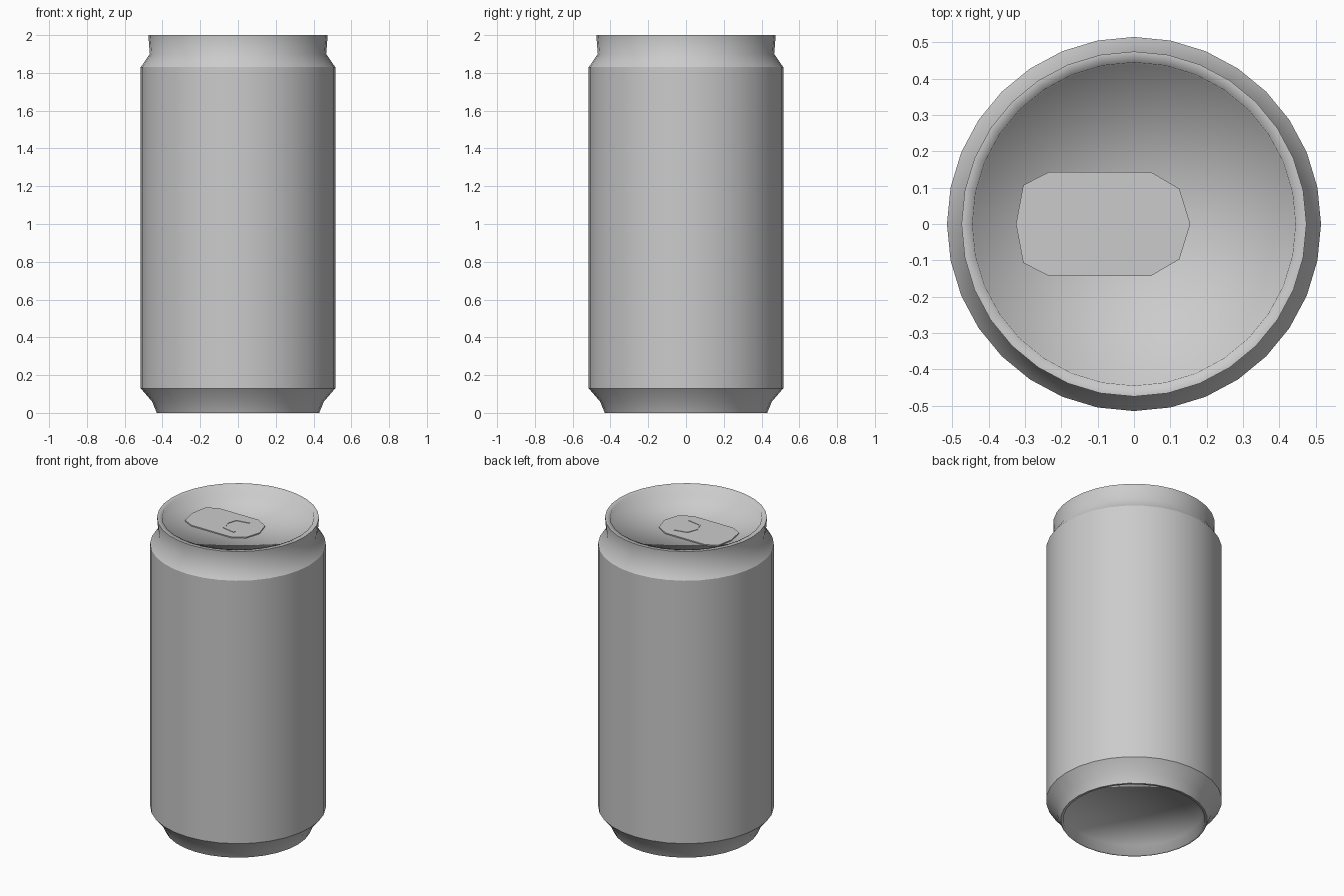
import bpy, bmesh, math
from mathutils import Vector

cube = bpy.data.objects.get("Cube")
if cube:
    bpy.data.objects.remove(cube, do_unlink=True)

SIDES = 32


def material(name, value):
    m = bpy.data.materials.new(name)
    m.use_nodes = True
    col = (value, value, value, 1)
    m.diffuse_color = col
    m.node_tree.nodes["Principled BSDF"].inputs["Base Color"].default_value = col
    return m


aluminium = material("aluminium", 0.6)


def finish(name, bm):
    bmesh.ops.recalc_face_normals(bm, faces=bm.faces)
    mesh = bpy.data.meshes.new(name)
    bm.to_mesh(mesh)
    bm.free()
    mesh.materials.append(aluminium)
    obj = bpy.data.objects.new(name, mesh)
    bpy.context.collection.objects.link(obj)
    return obj


def lathe(name, profile):
    """Turn (radius, height, sharp) points round z; radius 0 closes with a fan."""
    bm = bmesh.new()
    rings = []
    for r, z, sharp in profile:
        if r == 0:
            rings.append([bm.verts.new((0, 0, z))] * SIDES)
        else:
            angles = [2 * math.pi * i / SIDES for i in range(SIDES)]
            rings.append([bm.verts.new((r * math.cos(a), r * math.sin(a), z)) for a in angles])
    for low, high in zip(rings, rings[1:]):
        for i in range(SIDES):
            j = (i + 1) % SIDES
            corners = dict.fromkeys((low[i], low[j], high[j], high[i]))
            bm.faces.new(list(corners)).smooth = True
    for ring, (r, z, sharp) in zip(rings, profile):
        if sharp:
            for i in range(SIDES):
                bm.edges.get((ring[i], ring[(i + 1) % SIDES])).smooth = False
    return finish(name, bm)


def plate(name, outline, z, thickness):
    """Flat plate with its underside at height z."""
    bm = bmesh.new()
    face = bm.faces.new([bm.verts.new((x, y, z)) for x, y in outline])
    top = bmesh.ops.extrude_face_region(bm, geom=[face])["geom"]
    verts = [v for v in top if isinstance(v, bmesh.types.BMVert)]
    bmesh.ops.translate(bm, verts=verts, vec=Vector((0, 0, thickness)))
    return finish(name, bm)


def mirrored(half):
    """Complete an outline that is symmetric about the x axis."""
    return half + [(x, -y) for x, y in reversed(half) if y > 0]


# Can shell: base recess, foot, straight wall, neck, rim and lid recess
lathe("can_body", [
    (0, 0.06, False), (0.405, 0.06, False), (0.415, 0, False), (0.43, 0, True),
    (0.455, 0.06, False), (0.515, 0.13, True), (0.515, 1.83, True),
    (0.467, 1.9, False), (0.475, 2, True), (0.445, 2, False),
    (0.44, 1.935, False), (0, 1.935, False),
])

# Opening panel on the lid
plate("lid_panel", mirrored([
    (-0.325, 0), (-0.305, 0.107), (-0.235, 0.143), (0.047, 0.143),
    (0.125, 0.097), (0.155, 0)]), 1.934, 0.008)

# Raised C-shaped ridge on the panel
outer = [(0.033, -0.072), (0.025, -0.085), (-0.058, -0.068), (-0.083, 0)]
inner = [(-0.07, 0), (-0.052, -0.057)]
upper_outer = [(x, -y) for x, y in reversed(outer[:-1])]
upper_inner = [(x, -y) for x, y in reversed(inner[1:])]
plate("panel_ridge", outer + upper_outer + upper_inner + inner, 1.941, 0.004)
